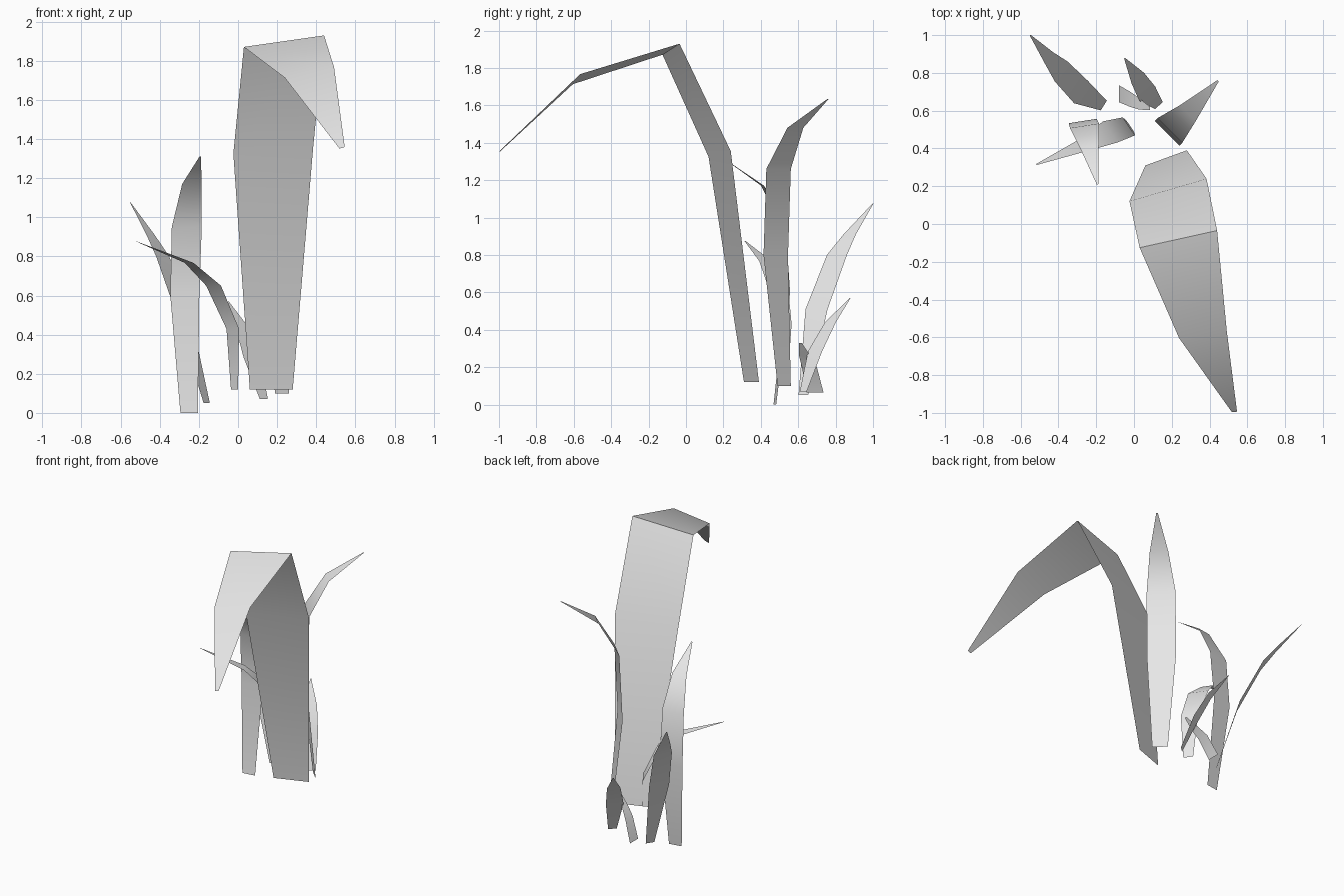
import bpy
import math
from mathutils import Vector

# Remove the default cube
default_cube = bpy.data.objects.get("Cube")
if default_cube:
    bpy.data.objects.remove(default_cube, do_unlink=True)

# Single pale grey material shared by every leaf
leaf_material = bpy.data.materials.new("pale_grey")
leaf_material.use_nodes = True
leaf_color = (0.8, 0.8, 0.8, 1)
leaf_material.diffuse_color = leaf_color
leaf_material.node_tree.nodes["Principled BSDF"].inputs["Base Color"].default_value = leaf_color


def make_blade(name, spine, turn, twist=0, rise=0):
    """Flat ribbon along a spine of (x, y, z, width) stations.

    turn is the heading of the ribbon's width in degrees; twist and rise
    are added gradually from the root to the tip.
    """
    verts, faces = [], []
    last = len(spine) - 1
    for i, (x, y, z, width) in enumerate(spine):
        along = i / last
        heading = math.radians(turn + twist * along)
        across = Vector((math.cos(heading), math.sin(heading), rise * along))
        half = across * width / 2
        centre = Vector((x, y, z))
        verts += [centre - half, centre + half]
        if i < last:
            a = 2 * i
            faces.append((a, a + 1, a + 3, a + 2))
    mesh = bpy.data.meshes.new(name)
    mesh.from_pydata(verts, [], faces)
    mesh.materials.append(leaf_material)
    blade = bpy.data.objects.new(name, mesh)
    bpy.context.collection.objects.link(blade)

    # Smooth along the ribbon, but keep strong folds crisp
    bpy.ops.object.select_all(action="DESELECT")
    blade.select_set(True)
    bpy.context.view_layer.objects.active = blade
    bpy.ops.object.shade_smooth_by_angle(angle=math.radians(30))
    return blade


# Broad leaf that folds over towards the front
make_blade("large_folded_blade", [
    (.17, .35, .12, .234), (.18, .18, 1.34, .425), (.235, -.08, 1.9, .42),
    (.365, -.585, 1.74, .255), (.532, -.995, 1.355, .027),
], turn=20, twist=-15, rise=.28)

# Upright leaf on the right whose tip leans forwards
make_blade("right_upright_blade", [
    (-.25, .475, 0, .09), (-.272, .545, .6, .15), (-.262, .52, .95, .155),
    (-.236, .41, 1.17, .1), (-.193, .21, 1.31, .008),
], turn=9)

# Tall leaf on the left whose tip leans outwards
make_blade("left_tall_blade", [
    (.225, .525, .1, .1), (.175, .48, .8, .185), (.19, .495, 1.26, .185),
    (.283, .585, 1.48, .12), (.445, .758, 1.633, .01),
], turn=-45)

# Thin leaf arching out to the right
make_blade("right_arching_blade", [
    (-.018, .515, .12, .065), (-.027, .517, .43, .115), (-.125, .488, .65, .135),
    (-.25, .425, .767, .08), (-.517, .315, .875, .006),
], turn=-56)

# Leaf leaning to the back right
make_blade("back_right_blade", [
    (-.16, .627, .05, .06), (-.28, .698, .51, .139), (-.385, .807, .8, .126),
    (-.447, .875, .91, .078), (-.55, 1, 1.075, .006),
], turn=58)

# Short leaves at the back
make_blade("back_short_blade", [
    (.132, .627, .07, .055), (.07, .69, .285, .113),
    (.02, .772, .44, .087), (-.05, .878, .57, .006),
], turn=42)
make_blade("back_small_blade", [
    (-.08, .69, .065, .09), (-.02, .66, .2, .08),
    (.03, .635, .26, .06), (.085, .612, .33, .015),
], turn=90)
